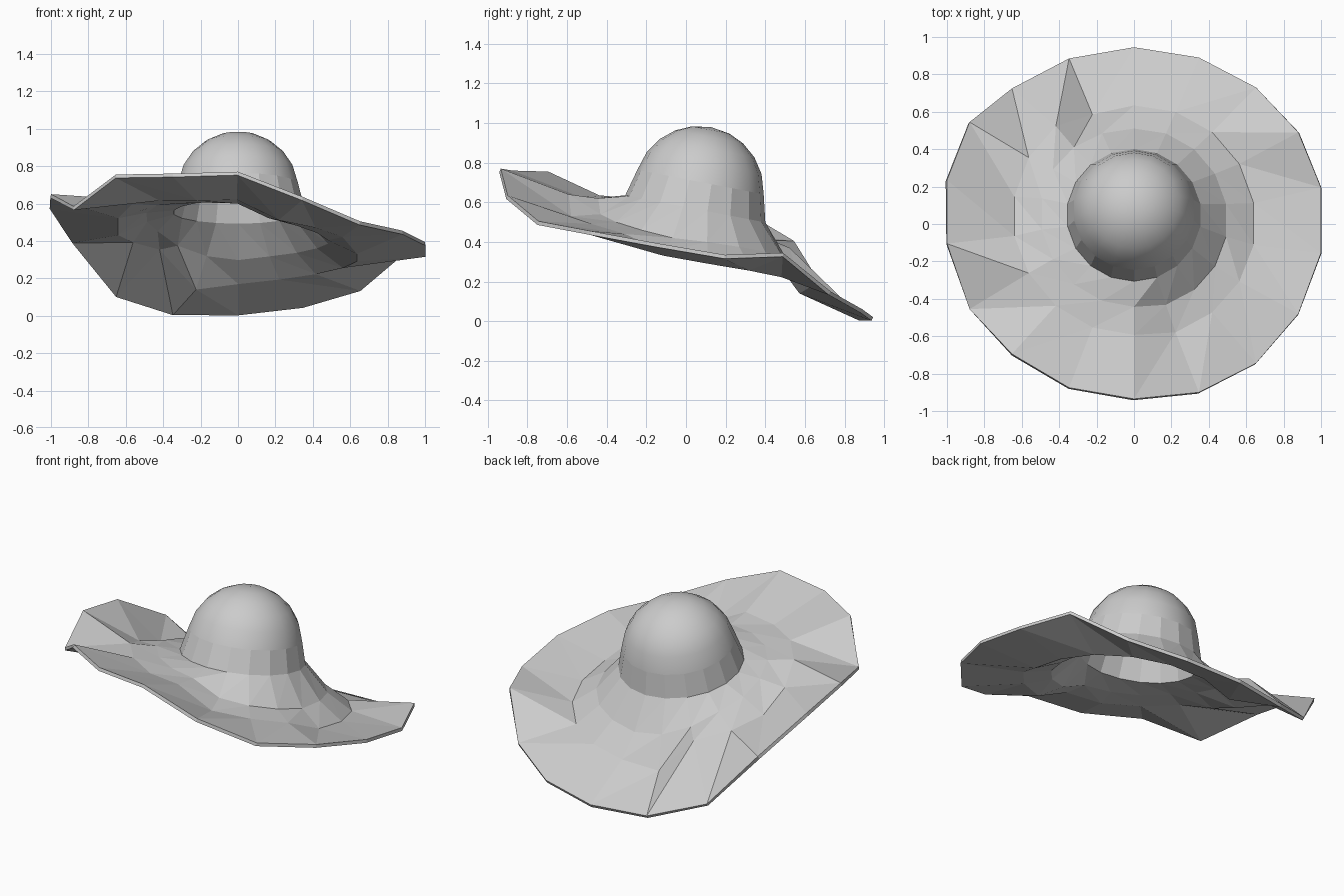
import bpy, bmesh
from math import sin, cos, pi, radians

if "Cube" in bpy.data.objects:
    bpy.data.objects.remove(bpy.data.objects["Cube"])

N = 18
ANG = [2 * pi * k / N for k in range(N)]      # starts at the back, runs towards +x

# Wavy brim: heights per spoke for the rim, the middle fold and the inner flare
rim_y = [.945, .89, .73, .49, .195, -.155, -.48, -.745, -.9,
         -.935, -.875, -.695, -.455, -.105, .235, .545, .725, .885]
rim_z = [.02, .06, .15, .345, .335, .395, .455, .505, .635,
         .77, .76, .755, .585, .65, .59, .405, .115, .02]
mid_z = [.185, .21, .24, .275, .31, .35, .44, .49, .53,
         .64, .635, .635, .62, .54, .45, .41, .37, .155]
inner_z = [.31, .33, .35, .375, .40, .42, .46, .50, .54,
           .62, .625, .62, .61, .57, .52, .47, .39, .33]

bm = bmesh.new()


def wavy_ring(r, zs):
    """Ring in the tilted hat plane, pushed along the hat axis to the wanted height."""
    t = radians(14)
    out = []
    for a, z in zip(ANG, zs):
        d = (z - .45 + r * cos(a) * sin(t)) / cos(t)
        out.append(bm.verts.new((r * sin(a), .03 + r * cos(a) * cos(t) + d * sin(t), z)))
    return out


def tilted(x, y, h):
    """Point of the crown: local plane plus height along its tilted axis."""
    t = radians(11)
    return (x, .047 + y * cos(t) + h * sin(t), .567 - y * sin(t) + h * cos(t))


def crown_ring(r, h):
    return [bm.verts.new(tilted(r * sin(a), r * cos(a), h)) for a in ANG]


rings = [[bm.verts.new((1.015 * sin(a), y, z)) for a, y, z in zip(ANG, rim_y, rim_z)],
         wavy_ring(.65, mid_z), wavy_ring(.5, inner_z)]

# Crown: straight faceted band, then a rounded dome
rings.append(crown_ring(.36, 0))
R, H0 = .328, .092
LATS = [8, 26, 42, 58, 73]
rings += [crown_ring(R * cos(radians(l)), H0 + R * sin(radians(l))) for l in LATS]

for i, (a, b) in enumerate(zip(rings, rings[1:])):
    for k in range(N):
        n = (k + 1) % N
        if i < 3:
            bm.faces.new((a[k], b[k], a[n]))
            bm.faces.new((b[k], b[n], a[n]))
        else:
            bm.faces.new((a[k], b[k], b[n], a[n])).smooth = i > 3

# Dome cap
top = bm.verts.new(tilted(0, 0, H0 + R))
for k in range(N):
    bm.faces.new((rings[-1][k], top, rings[-1][(k + 1) % N])).smooth = True

mesh = bpy.data.meshes.new("sun_hat")
bm.to_mesh(mesh)
bm.free()
hat = bpy.data.objects.new("sun_hat", mesh)
bpy.context.collection.objects.link(hat)

# Cloth thickness, inwards
solid = hat.modifiers.new("thickness", 'SOLIDIFY')
solid.thickness = .02
solid.offset = -1
